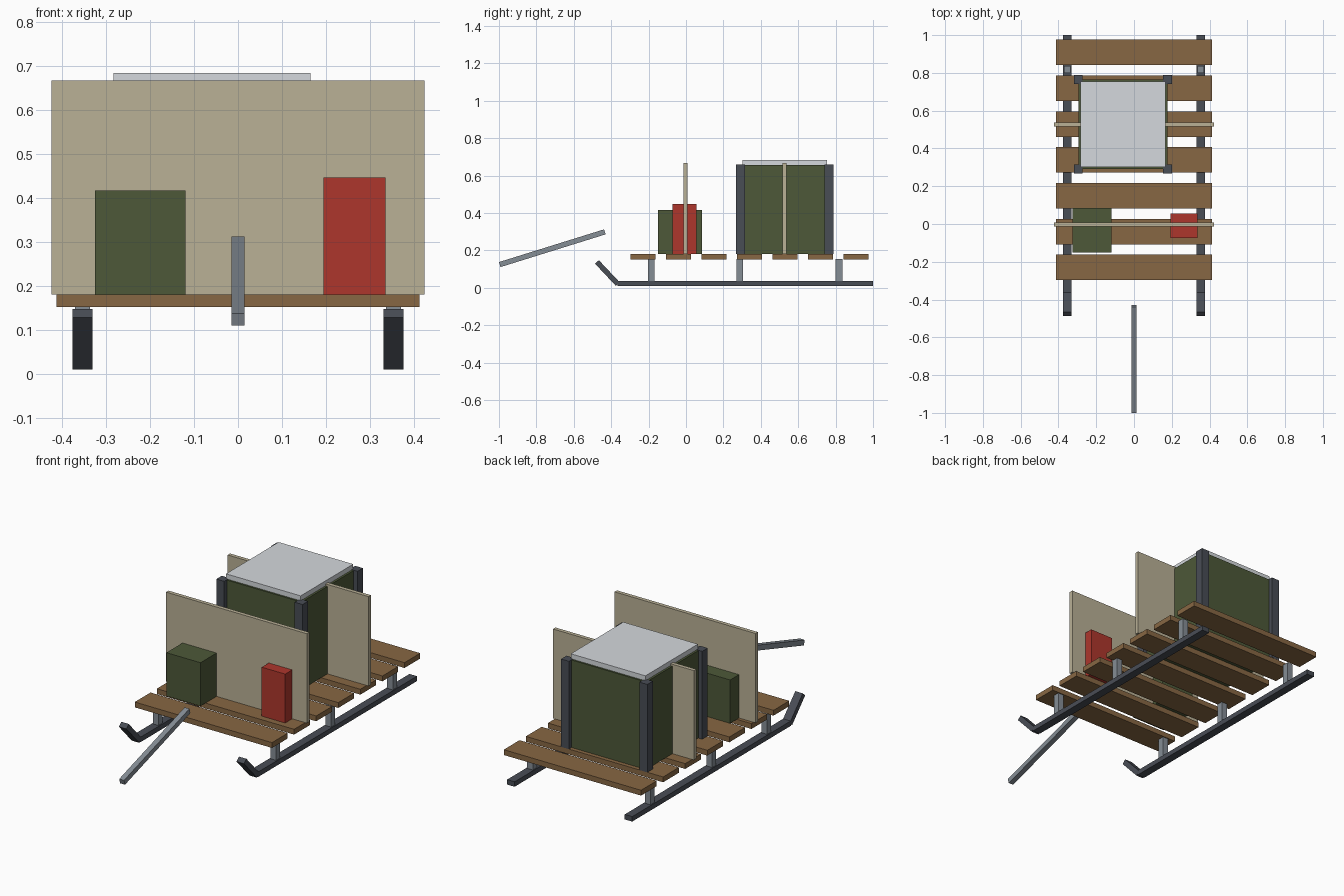
import bpy
from math import atan2, hypot
from mathutils import Matrix

if "Cube" in bpy.data.objects:
    bpy.data.objects.remove(bpy.data.objects["Cube"])


def material(name, r, g, b):
    m = bpy.data.materials.new(name)
    m.diffuse_color = tuple((c / 255) ** 2.2 for c in (r, g, b)) + (1,)
    m.use_nodes = True
    m.node_tree.nodes["Principled BSDF"].inputs["Base Color"].default_value = m.diffuse_color
    return m


WOOD = material("wood", 134, 103, 69)
CANVAS = material("canvas", 184, 175, 149)
GREEN = material("green", 78, 89, 59)
RED = material("red", 172, 57, 48)
DARK = material("dark_metal", 74, 78, 86)
STEEL = material("steel", 132, 140, 148)
PALE = material("pale_metal", 212, 216, 220)


def box(name, x, y, z, mat):
    """Box from (min, max) ranges on each axis."""
    bpy.ops.mesh.primitive_cube_add(size=1)
    ob = bpy.context.object
    ob.name = name
    size = [r[1] - r[0] for r in (x, y, z)]
    ob.data.transform(Matrix.Diagonal((*size, 1)))
    ob.location = [sum(r) / 2 for r in (x, y, z)]
    ob.data.materials.append(mat)
    return ob


def around(c, width):
    return (c - width / 2, c + width / 2)


def bar(name, x, width, start, end, thick, mat):
    """Tilted bar between two (y, z) points."""
    dy, dz = end[0] - start[0], end[1] - start[1]
    ob = box(name, around(x, width), around((start[0] + end[0]) / 2, hypot(dy, dz)),
             around((start[1] + end[1]) / 2, thick), mat)
    ob.rotation_euler.x = atan2(dz, dy)
    return ob


# Runners with upturned tips and struts
for side, sx in (("left", -0.354), ("right", 0.354)):
    box(f"runner_{side}", around(sx, 0.045), (-0.365, 1.0), (0.01, 0.037), DARK)
    bar(f"runner_tip_{side}", sx, 0.045, (-0.476, 0.138), (-0.365, 0.02), 0.028, DARK)
    for i, y in enumerate((-0.185, 0.288, 0.818)):
        box(f"strut_{side}_{i}", around(sx, 0.034), around(y, 0.035), (0.03, 0.154), STEEL)

# Deck slats
for i in range(7):
    box(f"deck_slat_{i}", (-0.413, 0.413), around(-0.23 + 0.1898 * i, 0.135), (0.152, 0.181), WOOD)

# Upright panels
for name, y in (("front_panel", 0.0), ("rear_panel", 0.529)):
    box(name, (-0.424, 0.424), around(y - 0.002, 0.021), (0.181, 0.667), CANVAS)

# Large crate with corner posts and lid
CX, CY, H = -0.059, 0.528, 0.236
box("crate", around(CX, 2 * H), around(CY, 2 * H), (0.181, 0.657), GREEN)
for i, (sx, sy) in enumerate(((-1, -1), (1, -1), (-1, 1), (1, 1))):
    box(f"crate_post_{i}", around(CX + sx * H, 0.047), around(CY + sy * H, 0.047),
        (0.181, 0.659), DARK)
box("crate_lid", around(CX, 0.449), around(CY, 0.452), (0.655, 0.684), PALE)

# Small cargo at the front panel
box("small_crate", (-0.325, -0.12), (-0.151, 0.085), (0.181, 0.417), GREEN)
box("fuel_can", (0.194, 0.335), (-0.073, 0.055), (0.181, 0.447), RED)

# Tow bar
bar("tow_bar", 0, 0.029, (-0.996, 0.124), (-0.434, 0.299), 0.028, STEEL)
